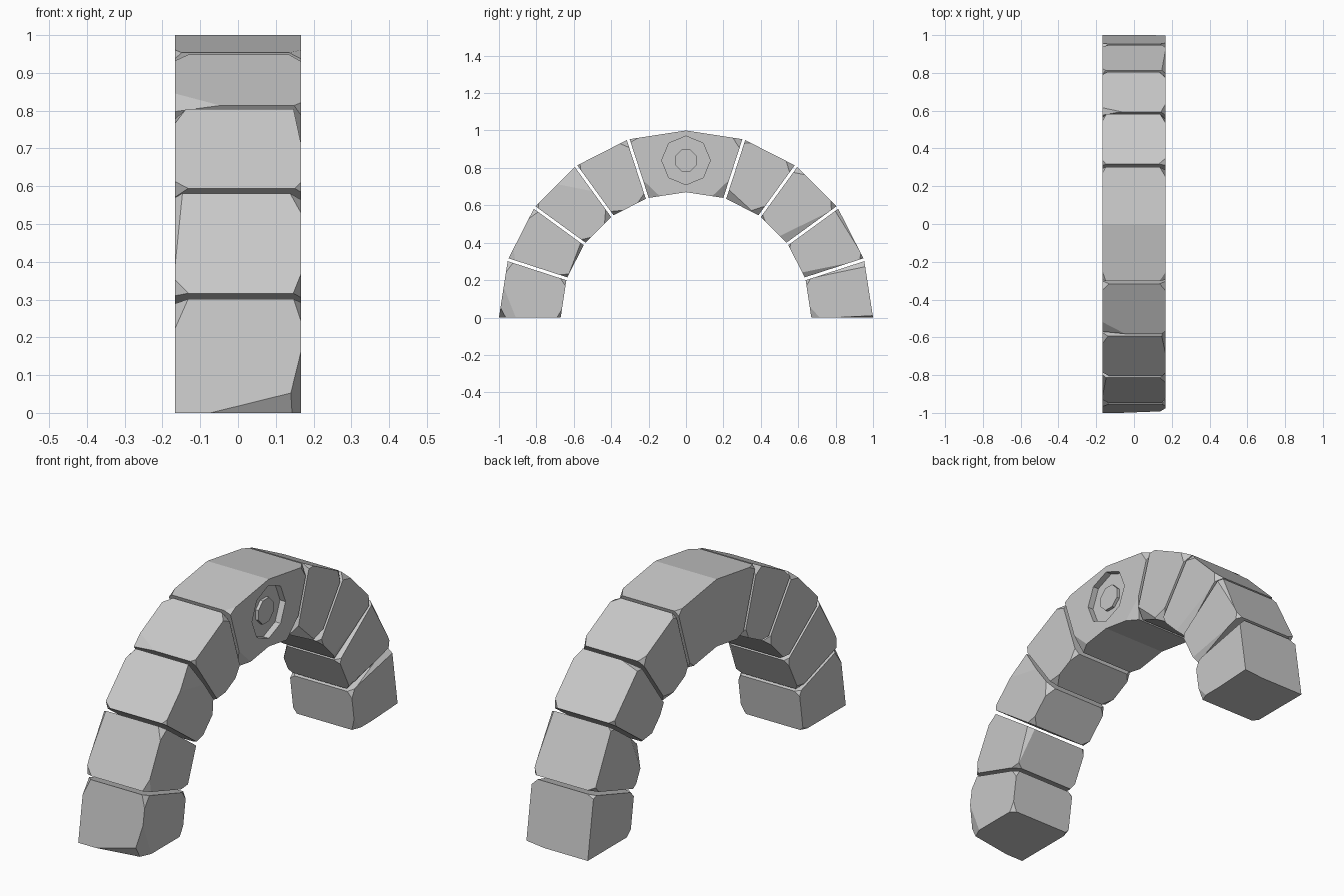
import bpy
import bmesh
import math
import random
from mathutils import Matrix, Vector

cube = bpy.data.objects.get("Cube")
if cube:
    bpy.data.objects.remove(cube, do_unlink=True)

rng = random.Random(7)
STEP = math.pi / 10
RADII = (0.67, 1.0)          # inner and outer ring
HALF = 0.167                 # half width of the arch
GAP = 0.008                  # half of each joint
MEDALLION_Z = 0.84
LEFT, RIGHT = 1, -1
INNER, OUTER = 0, 1
START, END = 0, -1           # the ends of a stone, counted from the front foot

stone_grey = bpy.data.materials.new("stone_grey")
stone_grey.use_nodes = True
colour = (0.58, 0.58, 0.58, 1)
stone_grey.diffuse_color = colour
shader = next(n for n in stone_grey.node_tree.nodes if n.type == "BSDF_PRINCIPLED")
shader.inputs["Base Color"].default_value = colour


def make_object(name, bm):
    bmesh.ops.recalc_face_normals(bm, faces=bm.faces[:])
    mesh = bpy.data.meshes.new(name)
    bm.to_mesh(mesh)
    bm.free()
    mesh.materials.append(stone_grey)
    obj = bpy.data.objects.new(name, mesh)
    bpy.context.collection.objects.link(obj)
    return obj


def ring_points(first, last, radius):
    """Points of one ring of a stone, pulled back at the joints."""
    points = []
    for i in range(first, last + 1):
        a = i * STEP
        p = Vector((0, -math.cos(a), math.sin(a))) * radius
        tangent = Vector((0, math.sin(a), math.cos(a)))
        if i == first and i > 0:
            p += tangent * GAP
        if i == last and i < 10:
            p -= tangent * GAP
        points.append(p)
    return points


def chip(bm, rings, side, ring, end, dx, dr, dt):
    """Cut one corner off, reaching dx across, dr along the joint, dt along the arch."""
    x = Vector((side * HALF, 0, 0))
    corner = rings[ring][end]
    radial = (rings[1 - ring][end] - corner).normalized()
    along = (rings[ring][1 if end == START else -2] - corner).normalized()
    a = corner + x - Vector((side * dx, 0, 0))
    b = corner + x + radial * dr
    c = corner + x + along * dt
    normal = (b - a).cross(c - a).normalized()
    if normal.dot(corner + x - a) < 0:
        normal.negate()
    cut = bmesh.ops.bisect_plane(
        bm, geom=bm.verts[:] + bm.edges[:] + bm.faces[:],
        plane_co=a, plane_no=normal, clear_outer=True)
    edges = [e for e in cut["geom_cut"]
             if isinstance(e, bmesh.types.BMEdge) and e.is_boundary]
    if len(edges) > 2:
        bmesh.ops.edgeloop_fill(bm, edges=edges)


def make_stone(name, first, last, chips):
    rings = [ring_points(first, last, r) for r in RADII]
    profile = rings[INNER] + rings[OUTER][::-1]
    bm = bmesh.new()
    base = bm.faces.new([bm.verts.new(p - Vector((HALF, 0, 0))) for p in profile])
    body = bmesh.ops.extrude_face_region(bm, geom=[base], use_keep_orig=True)
    moved = [v for v in body["geom"] if isinstance(v, bmesh.types.BMVert)]
    bmesh.ops.translate(bm, verts=moved, vec=(2 * HALF, 0, 0))
    bmesh.ops.recalc_face_normals(bm, faces=bm.faces[:])
    for c in chips:
        chip(bm, rings, *c)
    # small random wear on the remaining corners
    worn = {c[:3] for c in chips}
    for side in (LEFT, RIGHT):
        for ring in (INNER, OUTER):
            for end in (START, END):
                on_ground = (first == 0 and end == START) or (last == 10 and end == END)
                if (side, ring, end) in worn or (on_ground and ring == OUTER):
                    continue
                chip(bm, rings, side, ring, end, rng.uniform(0.015, 0.04),
                     rng.uniform(0.015, 0.05), rng.uniform(0.015, 0.06))
    return make_object(name, bm)


def octagon(name, radius, x_low, x_high, turn):
    bm = bmesh.new()
    place = (Matrix.Translation(((x_low + x_high) / 2, 0, MEDALLION_Z))
             @ Matrix.Rotation(turn, 4, "X") @ Matrix.Rotation(math.pi / 2, 4, "Y"))
    bmesh.ops.create_cone(bm, cap_ends=True, segments=8, radius1=radius,
                          radius2=radius, depth=x_high - x_low, matrix=place)
    return make_object(name, bm)


# Larger broken corners: side, ring, end, reach across, along joint, along arch
stones = {
    "front_foot_stone": (0, 1, [
        (LEFT, OUTER, START, .24, .04, .06), (LEFT, OUTER, START, .04, .09, .165),
        (RIGHT, OUTER, END, .035, .04, .08), (LEFT, OUTER, END, .02, .03, .06)]),
    "front_lower_stone": (1, 2, [
        (RIGHT, OUTER, END, .02, .02, .22), (LEFT, INNER, END, .03, .02, .18)]),
    "front_middle_stone": (2, 3, [
        (LEFT, OUTER, END, .02, .16, .13), (LEFT, INNER, END, .03, .05, .05)]),
    "front_upper_stone": (3, 4, [
        (RIGHT, OUTER, START, .12, .02, .07)]),
    "keystone": (4, 6, [
        (LEFT, INNER, START, .03, .1, .06), (LEFT, INNER, END, .03, .1, .06)]),
    "back_upper_stone": (6, 7, [
        (LEFT, INNER, START, .04, .05, .17), (LEFT, INNER, END, .03, .06, .05)]),
    "back_middle_stone": (7, 8, [
        (LEFT, INNER, END, .02, .28, .05), (RIGHT, OUTER, START, .1, .03, .03)]),
    "back_lower_stone": (8, 9, [
        (LEFT, OUTER, START, .02, .02, .24), (LEFT, INNER, END, .02, .25, .03),
        (RIGHT, INNER, START, .05, .15, .1)]),
    "back_foot_stone": (9, 10, [
        (LEFT, OUTER, START, .03, .28, .03), (LEFT, OUTER, END, .1, .2, .01)]),
}
built = {name: make_stone(name, *spec) for name, spec in stones.items()}

# Octagonal recess in the keystone with a low boss inside
keystone = built["keystone"]
floor = HALF - 0.03
cutter = octagon("recess_cutter", 0.13, floor, HALF + 0.1, 0)
cutter.hide_render = True
recess = keystone.modifiers.new("recess", "BOOLEAN")
recess.operation = "DIFFERENCE"
recess.solver = "EXACT"
recess.object = cutter
bpy.context.view_layer.objects.active = keystone
bpy.ops.object.modifier_apply(modifier=recess.name)
bpy.data.objects.remove(cutter, do_unlink=True)
octagon("medallion_boss", 0.063, floor - 0.01, floor + 0.015, math.pi / 8)
